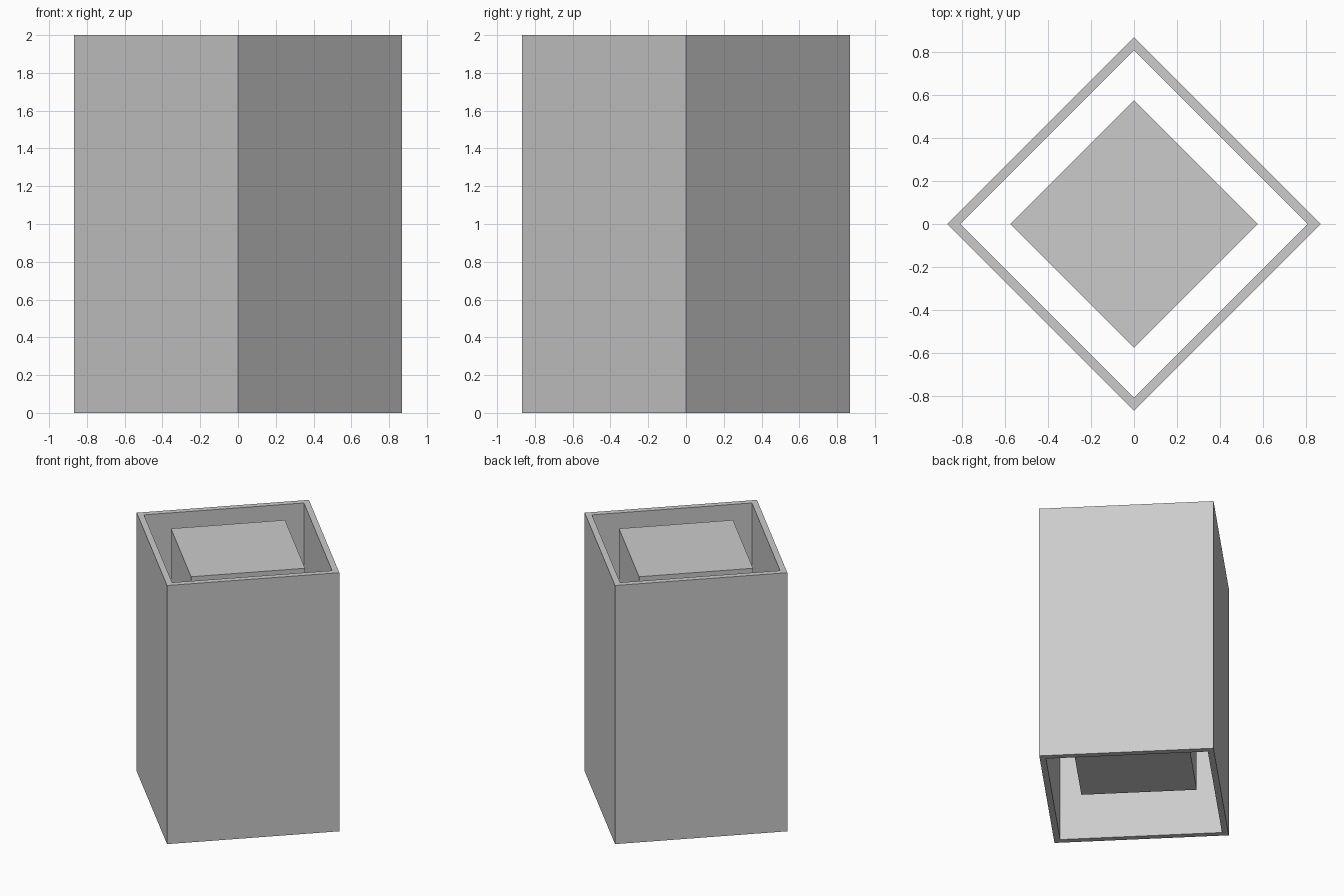
import bpy, bmesh, math

if "Cube" in bpy.data.objects:
    bpy.data.objects.remove(bpy.data.objects["Cube"])


def ring(bm, radius, z):
    """Four corners of a diamond, on the axes."""
    return [bm.verts.new((radius * math.cos(i * math.pi / 2),
                          radius * math.sin(i * math.pi / 2), z)) for i in range(4)]


def bridge(bm, a, b):
    for i in range(4):
        j = (i + 1) % 4
        bm.faces.new((a[i], a[j], b[j], b[i]))


def finish(bm, name):
    bmesh.ops.recalc_face_normals(bm, faces=bm.faces)
    mesh = bpy.data.meshes.new(name)
    bm.to_mesh(mesh)
    bm.free()
    bpy.context.collection.objects.link(bpy.data.objects.new(name, mesh))


# Outer square sleeve, open at both ends
bm = bmesh.new()
loops = [ring(bm, r, z) for r, z in ((0.867, 0), (0.867, 2), (0.805, 2), (0.805, 0))]
for k in range(4):
    bridge(bm, loops[k], loops[(k + 1) % 4])
finish(bm, "outer_sleeve")

# Solid block floating inside the sleeve
bm = bmesh.new()
bottom, top = ring(bm, 0.574, 0.26), ring(bm, 0.574, 1.956)
bridge(bm, bottom, top)
bm.faces.new(bottom[::-1])
bm.faces.new(top)
finish(bm, "inner_block")
